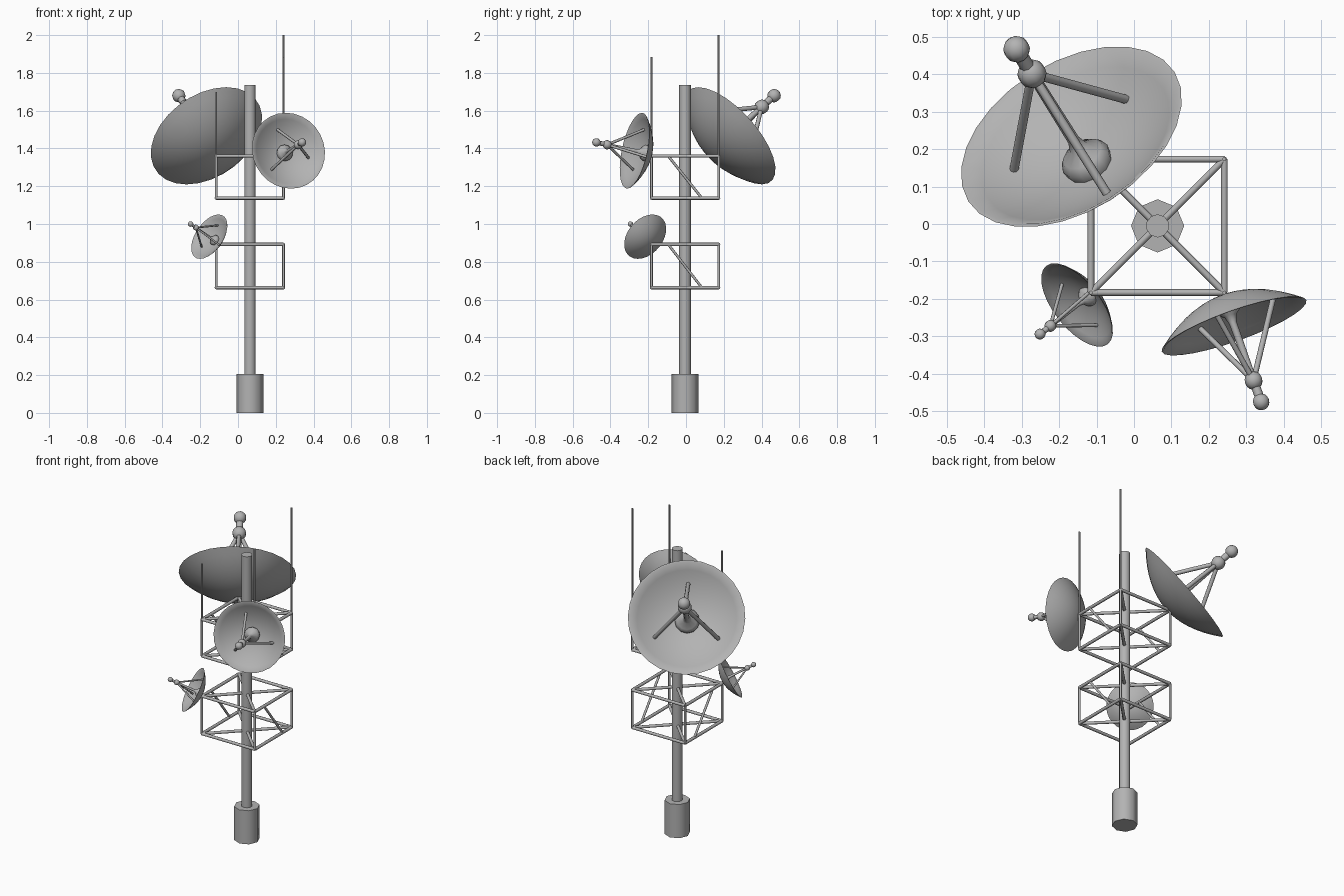
import bpy, bmesh, math
from mathutils import Vector, Matrix

cube = bpy.data.objects.get("Cube")
if cube:
    bpy.data.objects.remove(cube)

# Single painted metal colour
metal = bpy.data.materials.new("grey_metal")
metal.use_nodes = True
GREY = (0.45, 0.45, 0.45, 1)
metal.diffuse_color = GREY
metal.node_tree.nodes["Principled BSDF"].inputs["Base Color"].default_value = GREY


def finish(name, bm, angle=50):
    """Turn a bmesh into a shaded object."""
    bmesh.ops.recalc_face_normals(bm, faces=bm.faces)
    mesh = bpy.data.meshes.new(name)
    bm.to_mesh(mesh)
    bm.free()
    mesh.materials.append(metal)
    obj = bpy.data.objects.new(name, mesh)
    bpy.context.collection.objects.link(obj)
    bpy.ops.object.select_all(action='DESELECT')
    obj.select_set(True)
    bpy.context.view_layer.objects.active = obj
    bpy.ops.object.shade_smooth_by_angle(angle=math.radians(angle))
    return obj


def tube(bm, a, b, r, sides=8):
    """Add a closed tube between two points."""
    a, b = Vector(a), Vector(b)
    d = b - a
    rot = d.to_track_quat('Z', 'Y').to_matrix().to_4x4()
    bmesh.ops.create_cone(bm, cap_ends=True, segments=sides, radius1=r, radius2=r,
                          depth=d.length, matrix=Matrix.Translation((a + b) / 2) @ rot)


def ball(bm, z, r):
    bmesh.ops.create_uvsphere(bm, u_segments=10, v_segments=8, radius=r,
                              matrix=Matrix.Translation((0, 0, z)))


def lathe(bm, profile, steps):
    """Spin a (radius, height) profile around local z."""
    verts = [bm.verts.new((r, 0, z)) for r, z in profile]
    edges = [bm.edges.new(pair) for pair in zip(verts, verts[1:])]
    bmesh.ops.spin(bm, geom=verts + edges, cent=(0, 0, 0), axis=(0, 0, 1),
                   angle=math.tau, steps=steps, use_duplicate=False)
    bmesh.ops.remove_doubles(bm, verts=bm.verts, dist=0.0005)


# Mast and its footing
MX, MY = 0.063, -0.005
for name, r, z0, z1 in (("base", 0.071, 0, 0.205), ("mast", 0.031, 0.2, 1.735)):
    bm = bmesh.new()
    tube(bm, (MX, MY, z0), (MX, MY, z1), r, 8 if name == "base" else 10)
    finish(name, bm)

# Square platforms around the mast
HALF = 0.178
corners = [(MX + sx * HALF, MY + sy * HALF)
           for sx, sy in ((-1, -1), (1, -1), (1, 1), (-1, 1))]
for name, low, high in (("lower_frame", 0.663, 0.892), ("upper_frame", 1.137, 1.36)):
    bm = bmesh.new()
    for i, c in enumerate(corners):
        n = corners[(i + 1) % 4]
        for z in (low, high):
            tube(bm, (*c, z), (*n, z), 0.009)
            tube(bm, (*c, z), (MX, MY, z), 0.009)
        tube(bm, (*c, low), (*c, high), 0.007)
    # sloping braces on the two side faces
    for s in (-1, 1):
        x = MX + s * HALF
        tube(bm, (x, MY - HALF / 2, high), (x, MY + HALF / 2, low), 0.007)
    finish(name, bm)

# Whip antennas rising from three corners
for name, c, top in (("right_whip", corners[0], 1.7),
                     ("front_left_whip", corners[1], 1.885),
                     ("back_left_whip", corners[2], 2.0)):
    bm = bmesh.new()
    tube(bm, (*c, 1.137), (*c, top), 0.0055, 6)
    finish(name, bm)


def dish(name, centre, axis, size, roll):
    """Dish with rim radius 1 in local units, opening along its axis."""
    n = Vector(axis).normalized()
    u = Vector((0, 0, 1)).cross(n).normalized()
    v = n.cross(u)
    place = Matrix((u, v, n)).transposed().to_4x4()
    place = Matrix.Translation(centre) @ place @ Matrix.Scale(size, 4)

    # curved shell: inside from centre to rim, then back along the outside
    inner, outer = 0.36, 0.42
    rings = [i / 8 for i in range(9)]
    profile = [(r * 0.97, inner * (r * r - 1)) for r in rings]
    profile += [(r, outer * (r * r - 1)) for r in reversed(rings)]
    bm = bmesh.new()
    lathe(bm, profile, 28)
    bm.transform(place)
    finish(name + "_shell", bm, 40)

    # flared hub and central stem
    bm = bmesh.new()
    lathe(bm, [(0, -0.37), (0.2, -0.36), (0.215, -0.27), (0.17, -0.21),
               (0.08, -0.14), (0.05, -0.04), (0.045, 0.77), (0, 0.77)], 12)
    bm.transform(place)
    finish(name + "_hub", bm)

    # feed: two balls with a neck, held by three struts
    bm = bmesh.new()
    ball(bm, 0.77, 0.12)
    ball(bm, 1.07, 0.11)
    tube(bm, (0, 0, 0.77), (0, 0, 1.07), 0.06)
    for k in range(3):
        a = math.radians(90 + 120 * k + roll)
        tube(bm, (0.63 * math.cos(a), 0.63 * math.sin(a), -0.22), (0, 0, 0.77), 0.037)
    bm.transform(place)
    finish(name + "_feed", bm)


dish("large_dish", (-0.167, 0.233, 1.467), (-0.42, 0.67, 0.61), 0.325, 0)
dish("medium_dish", (0.267, -0.272, 1.388), (0.33, -0.925, 0.2), 0.205, 17)
dish("small_dish", (-0.152, -0.216, 0.933), (-0.695, -0.548, 0.47), 0.133, 5)
